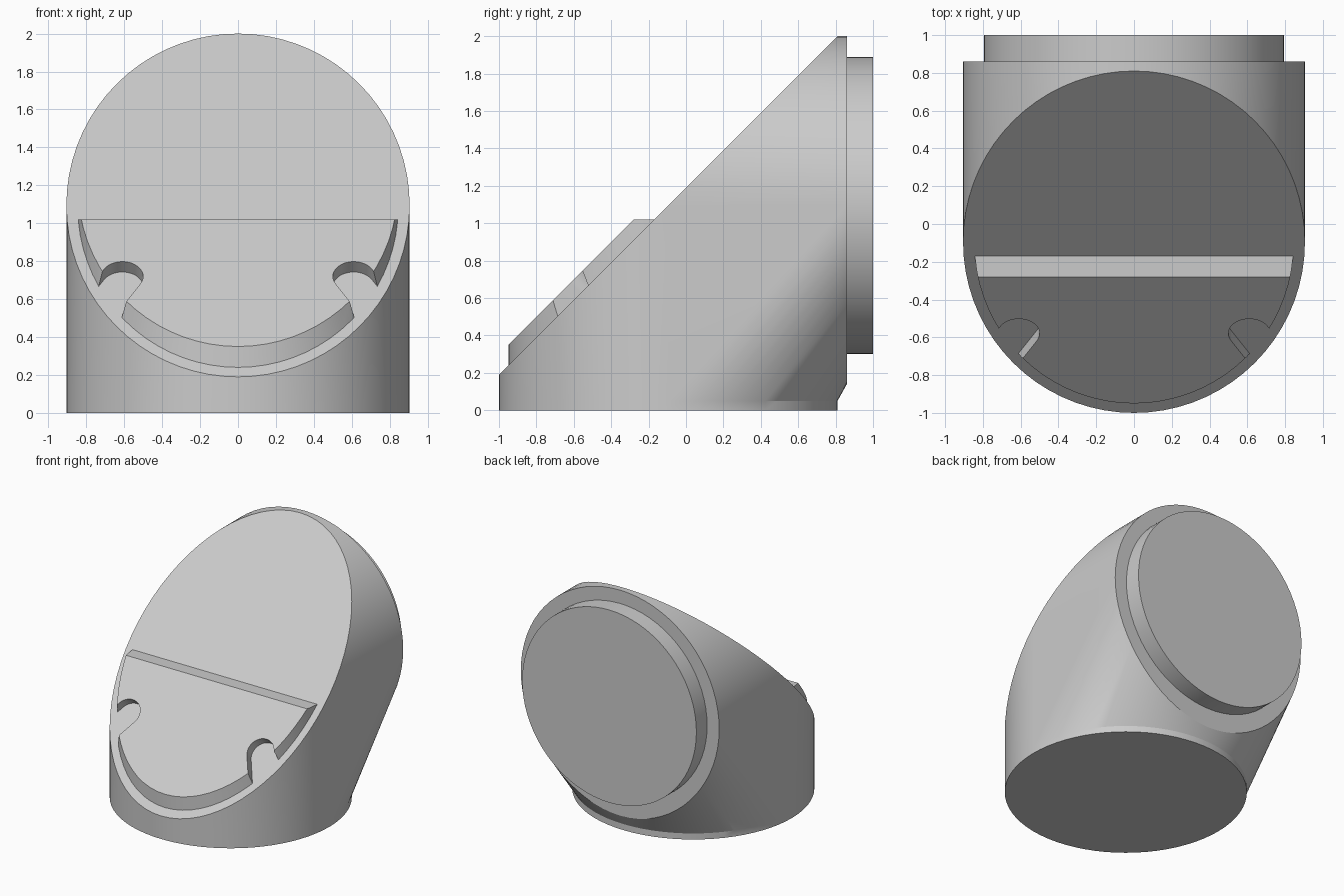
import bpy, bmesh
from math import sin, cos, tau, radians
from mathutils import Vector

cube = bpy.data.objects.get("Cube")
if cube:
    bpy.data.objects.remove(cube, do_unlink=True)

grey = bpy.data.materials.new("plain grey")
grey.use_nodes = True
grey.diffuse_color = (0.6, 0.6, 0.6, 1)
grey.node_tree.nodes["Principled BSDF"].inputs["Base Color"].default_value = (0.6, 0.6, 0.6, 1)

R = 0.905            # pipe radius
CY, CZ = -0.095, 1.095   # axis of the upright and of the level pipe
SLOPE = CZ - CY      # sloped face: z = y + SLOPE
RING = [(cos(tau * i / 72), sin(tau * i / 72)) for i in range(72)]


def hull_mesh(points):
    """Convex solid around the points, with flat areas merged."""
    bm = bmesh.new()
    for p in points:
        bm.verts.new(p)
    res = bmesh.ops.convex_hull(bm, input=bm.verts[:])
    loose = [v for v in bm.verts if not v.link_faces]
    bmesh.ops.delete(bm, geom=loose, context='VERTS')
    bmesh.ops.dissolve_limit(bm, angle_limit=radians(0.3), verts=bm.verts[:], edges=bm.edges[:])
    bmesh.ops.recalc_face_normals(bm, faces=bm.faces[:])
    return bm


def make(name, bm, smooth=True):
    mesh = bpy.data.meshes.new(name)
    bm.to_mesh(mesh)
    bm.free()
    mesh.materials.append(grey)
    ob = bpy.data.objects.new(name, mesh)
    bpy.context.collection.objects.link(ob)
    if smooth:
        bpy.ops.object.select_all(action='DESELECT')
        ob.select_set(True)
        bpy.context.view_layer.objects.active = ob
        bpy.ops.object.shade_smooth_by_angle(angle=radians(25))
    return ob


# Elbow body: round foot, mitred sloping face and round back flange
FOOT = 0.05
points = []
for c, s in RING:
    points.append((R * c, CY + R * s, FOOT))
    points.append((R * c, CY + R * s, CZ + R * s))
    points.append((R * c, 0.86, CZ + R * s - 0.05 * max(0, -s) ** 3))
bm = hull_mesh(points)
bottom = [f for f in bm.faces if f.normal.z < -0.99 and f.calc_center_median().z < FOOT + 0.01]
grown = bmesh.ops.extrude_face_region(bm, geom=bottom)["geom"]
for v in grown:
    if isinstance(v, bmesh.types.BMVert):
        v.co.z = 0
bmesh.ops.delete(bm, geom=[f for f in bottom if f.is_valid], context='FACES')
bmesh.ops.recalc_face_normals(bm, faces=bm.faces[:])
make("elbow_body", bm)

# Back plug
make("back_plug", hull_mesh([(0.795 * c, y, CZ + 0.795 * s) for c, s in RING for y in (0.8, 1.0)]))

# Raised plate on the lower half of the slope, with a level top edge
PR, PY, TOP, LIFT = 0.845, -0.105, 1.02, 0.11
bm = hull_mesh([(PR * c, PY + PR * s, PY + PR * s + SLOPE + h)
                for c, s in RING for h in (-0.01, LIFT)])
geom = bm.verts[:] + bm.edges[:] + bm.faces[:]
cut = bmesh.ops.bisect_plane(bm, geom=geom, plane_co=(0, 0, TOP), plane_no=(0, 0, 1), clear_outer=True)
edges = [e for e in cut["geom_cut"] if isinstance(e, bmesh.types.BMEdge)]
bmesh.ops.edgeloop_fill(bm, edges=edges)
bmesh.ops.recalc_face_normals(bm, faces=bm.faces[:])
plate = make("raised_plate", bm, smooth=False)

# Round notches open to the plate rim, cut square to the slope
across, up, out = Vector((1, 0, 0)), Vector((0, 1, 1)).normalized(), Vector((0, -1, 1)).normalized()
for side, label in ((1, "left"), (-1, "right")):
    centre = Vector((side * 0.61, -0.58, -0.58 + SLOPE + LIFT))
    tail = Vector((side * 0.2, -0.25, -0.25))
    points = [centre + t * tail + 0.11 * (c * across + s * up) + d * out
              for c, s in RING[::2] for t in (0, 1) for d in (-0.2, 0.1)]
    cutter = make(label + "_notch_cutter", hull_mesh(points), smooth=False)
    cutter.hide_render = True
    cutter.hide_viewport = True
    mod = plate.modifiers.new(label + " notch", 'BOOLEAN')
    mod.operation = 'DIFFERENCE'
    mod.solver = 'EXACT'
    mod.object = cutter

# Apply the cuts, then drop the cutters
bpy.context.view_layer.update()
result = bpy.data.meshes.new_from_object(plate.evaluated_get(bpy.context.evaluated_depsgraph_get()))
plate.modifiers.clear()
plate.data = result
for label in ("left", "right"):
    bpy.data.objects.remove(bpy.data.objects[label + "_notch_cutter"], do_unlink=True)
bpy.ops.object.select_all(action='DESELECT')
plate.select_set(True)
bpy.context.view_layer.objects.active = plate
bpy.ops.object.shade_smooth_by_angle(angle=radians(25))
